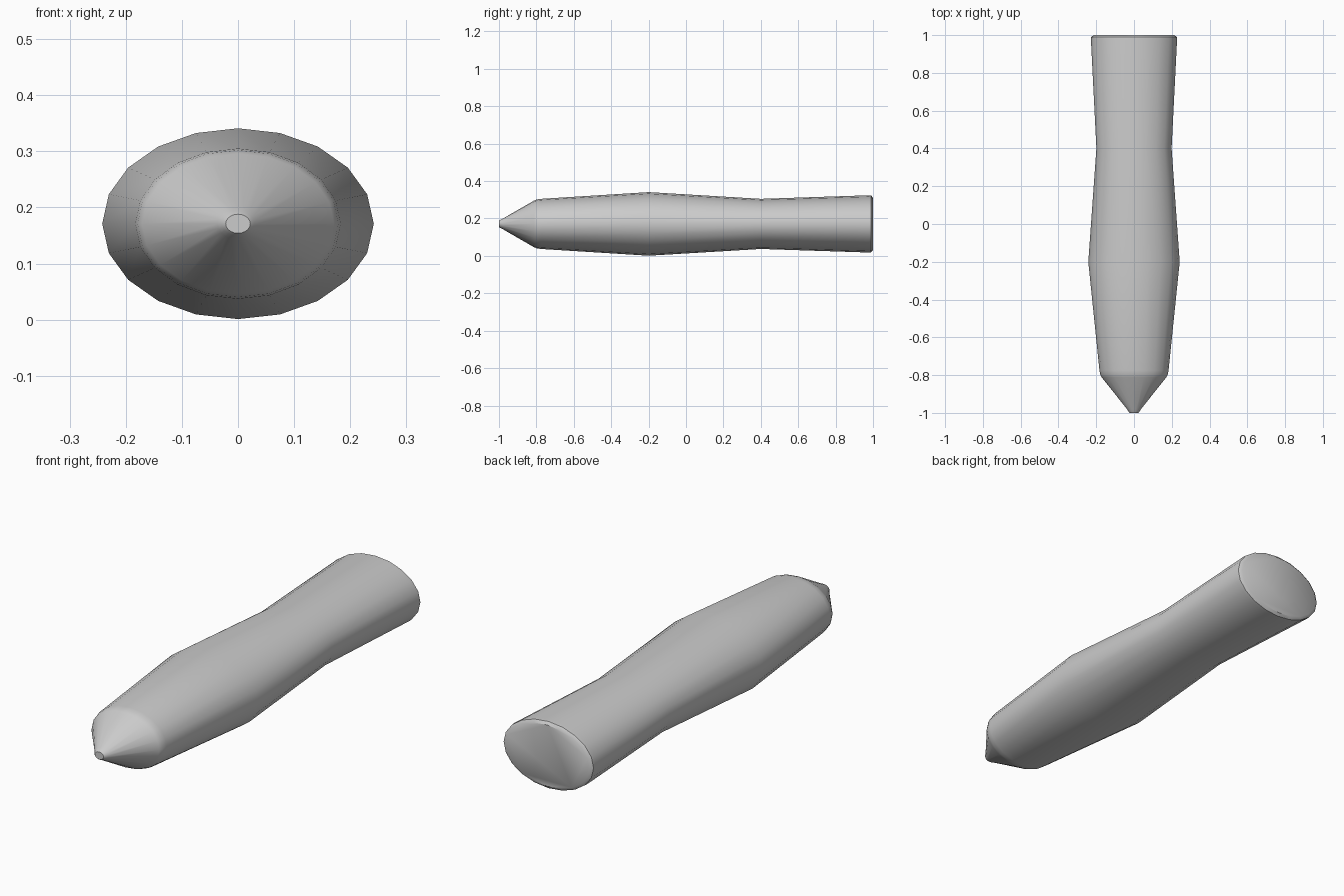
import bpy, bmesh, math

if "Cube" in bpy.data.objects:
    bpy.data.objects.remove(bpy.data.objects["Cube"])

SIDES = 20
CENTRE_Z = 0.171

# Stations along the body: y, half width, half height
STATIONS = [
    (-1.0, 0.022, 0.017),
    (-0.993, 0.029, 0.022),
    (-0.98, 0.037, 0.028),
    (-0.812, 0.171, 0.125),
    (-0.797, 0.179, 0.131),
    (-0.775, 0.183, 0.134),
    (-0.2, 0.242, 0.17),
    (0.4, 0.199, 0.134),
    (0.975, 0.228, 0.153),
    (0.99, 0.227, 0.152),
    (1.0, 0.212, 0.140),
]


def loft(name, stations):
    bm = bmesh.new()
    rings = []
    for y, rx, rz in stations:
        rings.append([bm.verts.new((rx * math.cos(a), y, CENTRE_Z + rz * math.sin(a)))
                      for a in (2 * math.pi * i / SIDES for i in range(SIDES))])
    for lower, upper in zip(rings, rings[1:]):
        for i in range(SIDES):
            j = (i + 1) % SIDES
            bm.faces.new((lower[i], lower[j], upper[j], upper[i]))
    # Flat tip and butt end
    bm.faces.new(rings[0])
    bm.faces.new(rings[-1])
    bmesh.ops.recalc_face_normals(bm, faces=bm.faces)
    mesh = bpy.data.meshes.new(name)
    bm.to_mesh(mesh)
    bm.free()
    obj = bpy.data.objects.new(name, mesh)
    bpy.context.collection.objects.link(obj)
    return obj


# Tapered handle body with pointed nose
body = loft("handle_body", STATIONS)
bpy.context.view_layer.objects.active = body
body.select_set(True)
bpy.ops.object.shade_smooth_by_angle(angle=math.radians(40))
